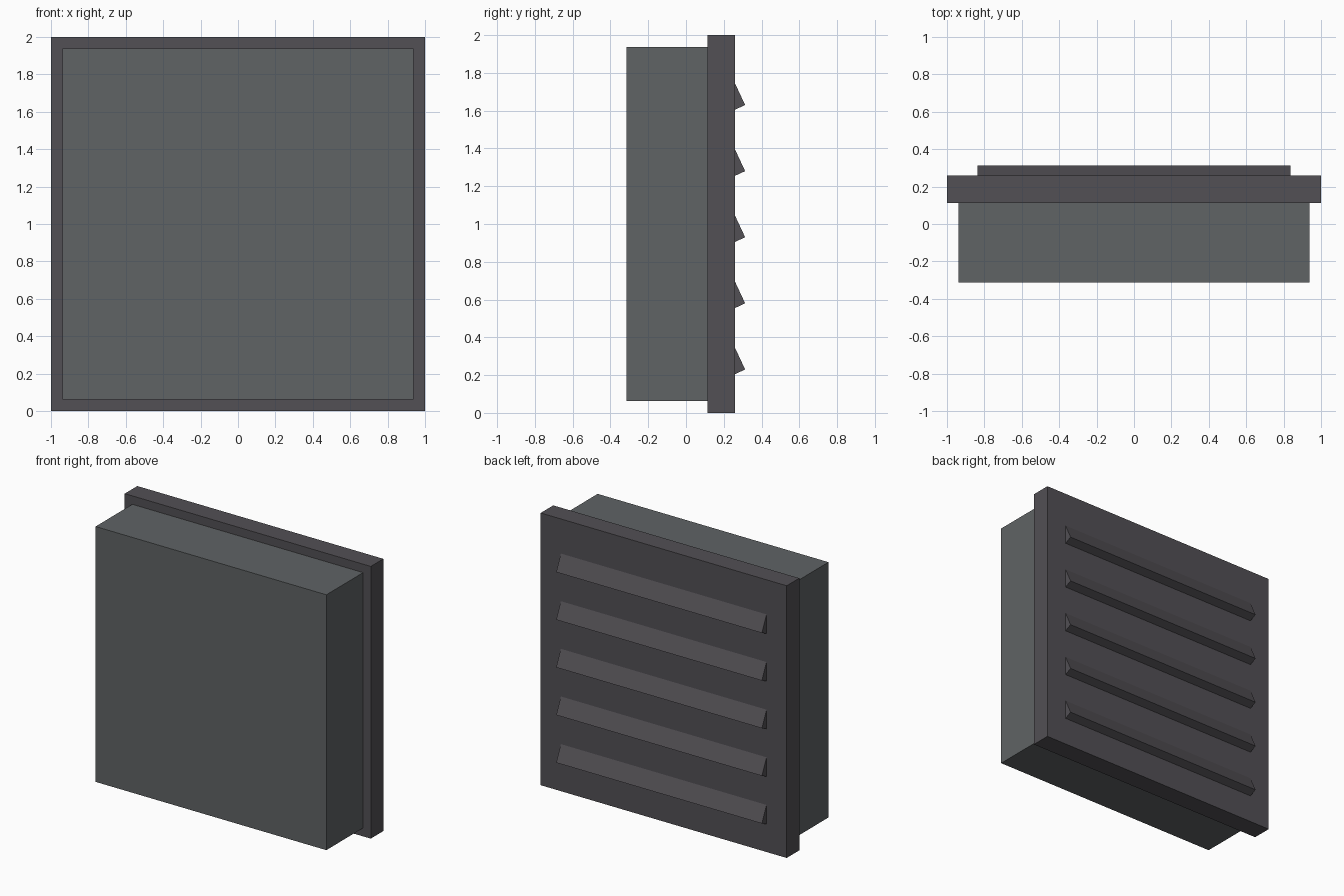
import bpy
from math import radians, sin, cos

if "Cube" in bpy.data.objects:
    bpy.data.objects.remove(bpy.data.objects["Cube"])


def material(name, color):
    m = bpy.data.materials.new(name)
    m.diffuse_color = (*color, 1)
    m.use_nodes = True
    m.node_tree.nodes["Principled BSDF"].inputs["Base Color"].default_value = m.diffuse_color
    return m


def box(name, size, center, mat, tilt=0):
    bpy.ops.mesh.primitive_cube_add(size=1, location=center, rotation=(tilt, 0, 0))
    ob = bpy.context.object
    ob.name = name
    ob.scale = size
    ob.data.materials.append(mat)
    return ob


body_grey = material("body_grey", (0.115, 0.125, 0.13))
panel_grey = material("panel_grey", (0.085, 0.08, 0.09))

# Main housing and the wider panel behind it
box("housing", (1.876, 0.427, 1.876), (0, -0.1005, 1.0), body_grey)
box("back_panel", (2.0, 0.146, 2.0), (0, 0.186, 1.0), panel_grey)

# Tilted louvre slats, half sunk into the panel; positioned by their outer lower edge
tilt = radians(25)
height, depth = 0.18, 0.09
for i in range(5):
    edge_y, edge_z = 0.313, 0.23 + 0.35 * i
    y = edge_y - sin(tilt) * height / 2 - cos(tilt) * depth / 2
    z = edge_z + cos(tilt) * height / 2 - sin(tilt) * depth / 2
    box(f"louvre_slat_{i + 1}", (1.672, depth, height), (0, y, z), panel_grey, tilt)
